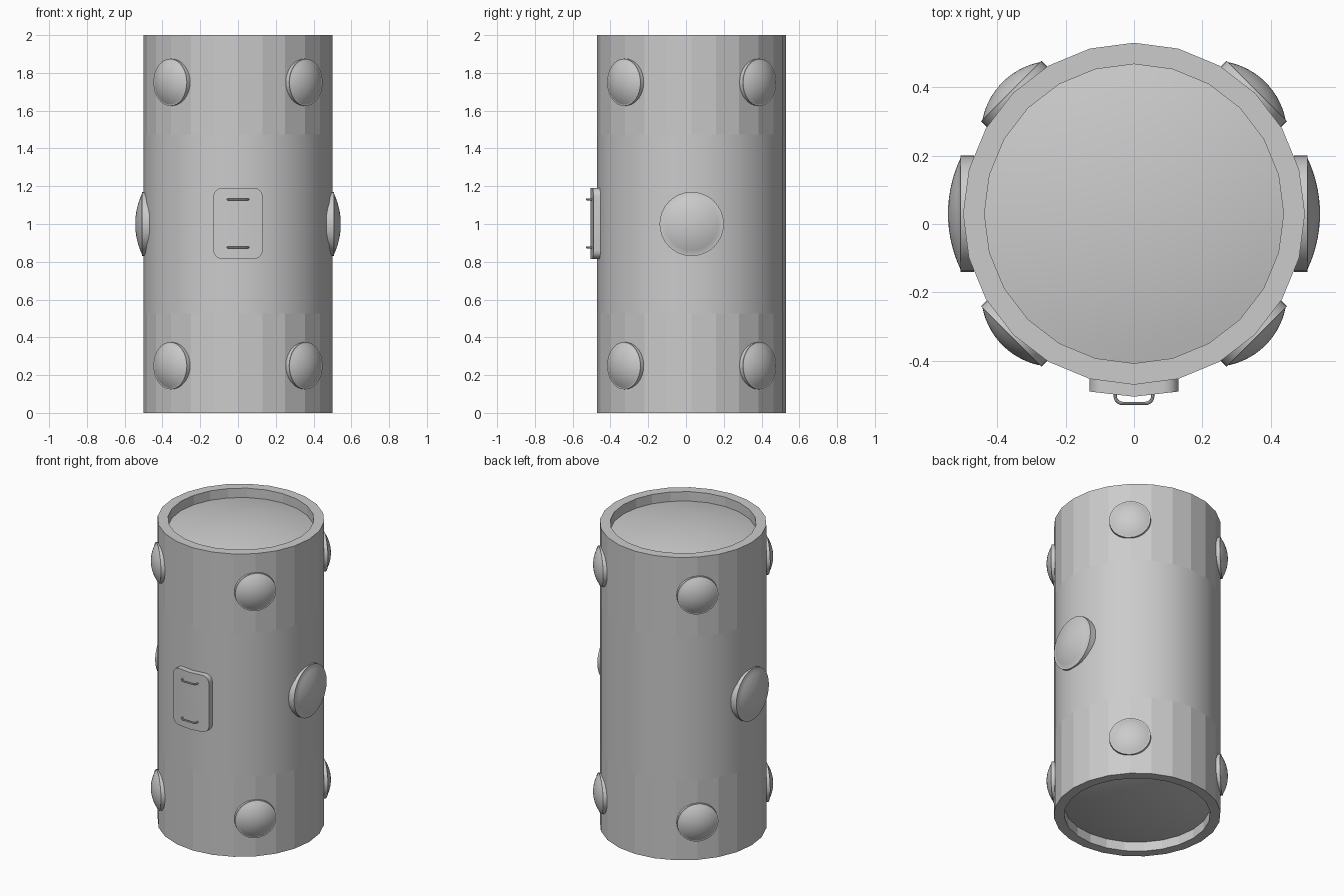
import bpy, bmesh, math
from mathutils import Matrix, Vector

if "Cube" in bpy.data.objects:
    bpy.data.objects.remove(bpy.data.objects["Cube"])

CY = 0.03          # the tube axis sits slightly behind the origin
R = 0.5

grey = bpy.data.materials.new("light_grey")
grey.diffuse_color = (0.6, 0.6, 0.6, 1)
grey.use_nodes = True
grey.node_tree.nodes["Principled BSDF"].inputs["Base Color"].default_value = grey.diffuse_color


def finish(bm, name, smooth=lambda f: True):
    """Turn a bmesh into an object, smooth with edges over 30 degrees kept sharp."""
    bmesh.ops.remove_doubles(bm, verts=bm.verts, dist=1e-5)
    bmesh.ops.recalc_face_normals(bm, faces=bm.faces)
    for f in bm.faces:
        f.smooth = smooth(f)
    for e in bm.edges:
        if len(e.link_faces) == 2:
            e.smooth = e.calc_face_angle() < math.radians(30)
    me = bpy.data.meshes.new(name)
    bm.to_mesh(me)
    bm.free()
    me.materials.append(grey)
    ob = bpy.data.objects.new(name, me)
    bpy.context.collection.objects.link(ob)
    return ob


def lathe(profile, sides):
    """Revolve (radius, height) points around z."""
    bm = bmesh.new()
    rings = []
    for r, z in profile:
        if r < 1e-6:
            rings.append([bm.verts.new((0, 0, z))] * sides)
        else:
            rings.append([bm.verts.new((r * math.cos(2 * math.pi * i / sides),
                                        r * math.sin(2 * math.pi * i / sides), z))
                          for i in range(sides)])
    for a, b in zip(rings, rings[1:]):
        for i in range(sides):
            j = (i + 1) % sides
            quad = list(dict.fromkeys((a[i], a[j], b[j], b[i])))
            if len(quad) > 2:
                bm.faces.new(quad)
    return bm


def cap(r, z, h, steps):
    """Shallow spherical cap from its rim to its apex."""
    s = (r * r + h * h) / (2 * h)
    a = math.asin(r / s)
    return [(s * math.sin(a * (1 - i / steps)),
             z + h - s + s * math.cos(a * (1 - i / steps))) for i in range(steps + 1)]


# Tube body with recessed domed ends; flat facets at both ends, smooth middle
top = cap(0.4375, 1.938, 0.052, 8)
bottom = [(r, 2 - z) for r, z in reversed(top)]
bm = lathe(bottom + [(0.4375, 0), (R, 0), (R, 0.525), (R, 1.475), (R, 2), (0.4375, 2)] + top, 24)


def body_smooth(f):
    c = f.calc_center_median()
    on_wall = abs(f.normal.z) < 0.1
    return not on_wall or 0.55 < c.z < 1.45


body = finish(bm, "tube_body", body_smooth)
body.location.y = CY


# Domed portholes around the tube
def porthole(name, angle, z, radius):
    profile = [(0, -0.04), (radius, -0.04), (radius, 0)] + cap(radius * 0.95, 0, 0.036, 7)
    ob = finish(lathe(profile, 32), name)
    d = Vector((math.cos(angle), math.sin(angle), 0))
    ob.matrix_world = (Matrix.Translation(d * 0.508 + Vector((0, CY, z)))
                       @ d.to_track_quat('Z', 'Y').to_matrix().to_4x4())


for level, z in (("lower", 0.25), ("upper", 1.75)):
    for k in range(4):
        porthole(f"{level}_porthole_{k + 1}", math.radians(45 + 90 * k), z, 0.125)
porthole("right_porthole", 0, 1.0, 0.17)
porthole("left_porthole", math.pi, 1.0, 0.17)

# Front hatch: rounded plate folded along its centre line to follow the tube
bm = bmesh.new()
W, H, C = 0.13, 0.1875, 0.045
half = [(0, H)]
for sz in (1, -1):
    for i in range(6):
        a = math.radians(90 - 18 * i) if sz > 0 else math.radians(-18 * i)
        half.append((W - C + C * math.cos(a), sz * (H - C) + C * math.sin(a)))
half.append((0, -H))
for side in (1, -1):
    pts = [(side * x, -0.505 + 0.015 * x / W, 1.003 + z) for x, z in half]
    bm.faces.new([bm.verts.new(p) for p in (pts if side > 0 else pts[::-1])])
bmesh.ops.remove_doubles(bm, verts=bm.verts, dist=1e-5)
ext = bmesh.ops.extrude_face_region(bm, geom=bm.faces[:], use_keep_orig=True)
bmesh.ops.translate(bm, vec=(0, 0.05, 0),
                    verts=[g for g in ext["geom"] if isinstance(g, bmesh.types.BMVert)])
finish(bm, "front_hatch")


# Two thin U-shaped grab handles on the hatch
def handle(name, z):
    path = [Vector((-0.055, -0.49, z))]
    for cx, start in ((-0.033, 180), (0.033, 270)):
        for i in range(6):
            a = math.radians(start + 18 * i)
            path.append(Vector((cx + 0.022 * math.cos(a), -0.503 + 0.022 * math.sin(a), z)))
    path.append(Vector((0.055, -0.49, z)))
    bm = bmesh.new()
    rings = []
    for i, p in enumerate(path):
        t = (path[min(i + 1, len(path) - 1)] - path[max(i - 1, 0)]).normalized()
        n = t.cross(Vector((0, 0, 1)))
        rings.append([bm.verts.new(p + 0.005 * (n * math.cos(k * math.pi / 4)
                                   + Vector((0, 0, math.sin(k * math.pi / 4)))))
                      for k in range(8)])
    for a, b in zip(rings, rings[1:]):
        for k in range(8):
            bm.faces.new((a[k], a[(k + 1) % 8], b[(k + 1) % 8], b[k]))
    finish(bm, name)


handle("upper_handle", 1.13)
handle("lower_handle", 0.876)
